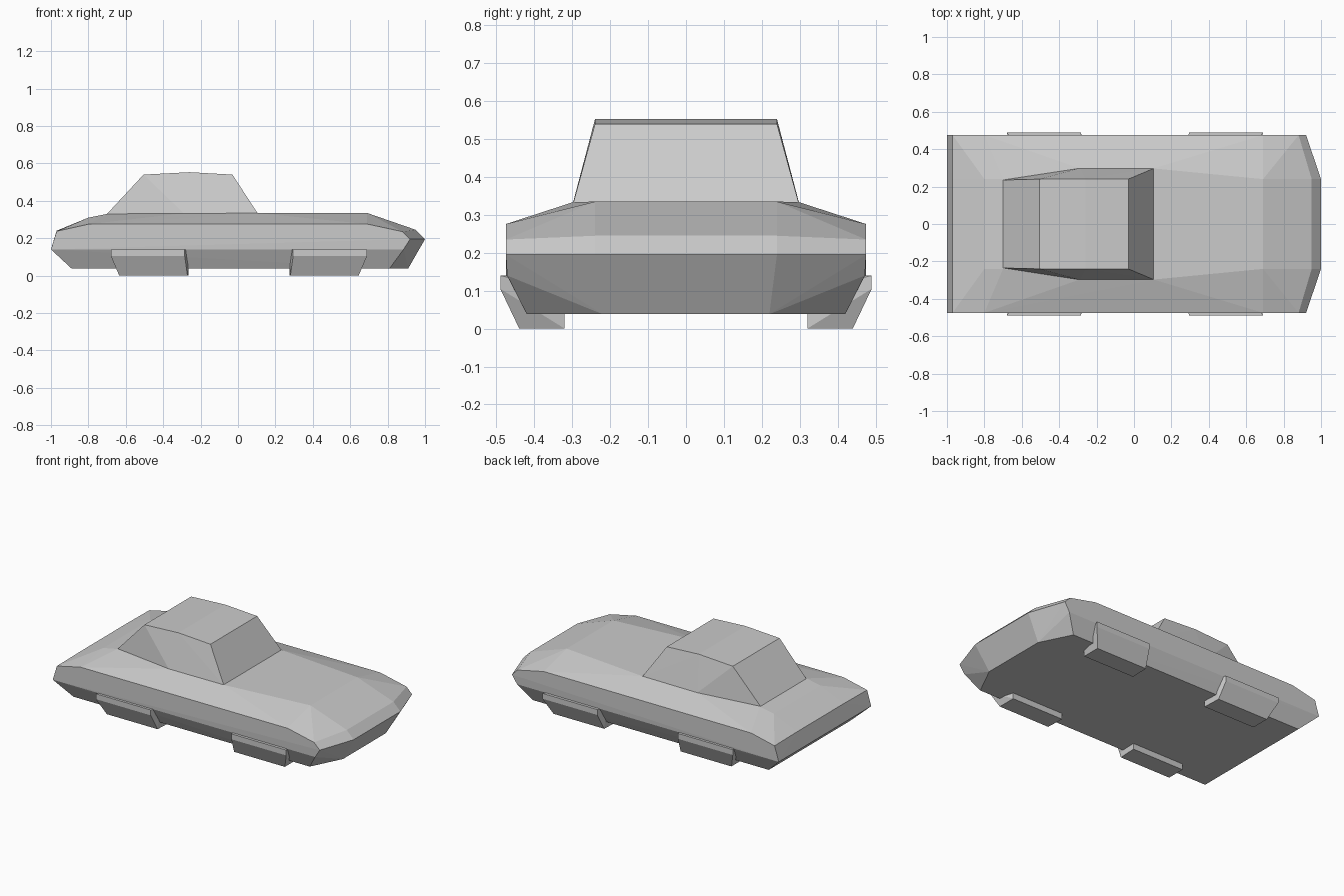
import bpy, bmesh


def hull(name, points):
    """Flat-faced convex solid wrapped around a handful of corner points."""
    bm = bmesh.new()
    for p in points:
        bm.verts.new(p)
    res = bmesh.ops.convex_hull(bm, input=bm.verts[:])
    loose = {g for g in res["geom_interior"] + res["geom_unused"]
             if isinstance(g, bmesh.types.BMVert) and g.is_valid}
    bmesh.ops.delete(bm, geom=list(loose), context='VERTS')
    bmesh.ops.recalc_face_normals(bm, faces=bm.faces[:])
    mesh = bpy.data.meshes.new(name)
    bm.to_mesh(mesh)
    bm.free()
    obj = bpy.data.objects.new(name, mesh)
    bpy.context.collection.objects.link(obj)
    return obj


def both_sides(half):
    return [(x, s * y, z) for x, y, z in half for s in (-1, 1)]


# Body: half outline as rails running from tail to nose
deck = [(-0.97, 0.24, 0.24), (-0.80, 0.24, 0.31), (-0.70, 0.24, 0.33),
        (-0.29, 0.297, 0.333), (0.105, 0.297, 0.334), (0.69, 0.24, 0.335),
        (0.95, 0.24, 0.245)]
belt = [(-0.97, 0.475, 0.237), (-0.80, 0.475, 0.275),
        (0.69, 0.475, 0.276), (0.88, 0.475, 0.235)]
nose = [(1.0, 0.24, 0.195), (0.92, 0.475, 0.195), (0.91, 0.22, 0.038)]
sill = [(-1.0, 0.475, 0.14), (0.885, 0.472, 0.14)]
floor = [(-0.89, 0.42, 0.038), (0.81, 0.42, 0.038)]
hull("body", both_sides(deck + belt + nose + sill + floor))

# Cabin: tapered greenhouse with a slightly peaked roof
cabin_base = [(-0.705, 0.235, 0.325), (-0.29, 0.298, 0.333), (0.105, 0.297, 0.333)]
roof = [(-0.505, 0.24, 0.54), (-0.26, 0.24, 0.553), (-0.03, 0.24, 0.54)]
hull("cabin", both_sides(cabin_base + roof))

# Wheels: faceted blocks, (x distance from centre, y, z) for one corner
wheel = [(0.29, 0.49, 0.14), (0.685, 0.49, 0.14),
         (0.29, 0.49, 0.105), (0.685, 0.49, 0.105),
         (0.275, 0.44, 0.0), (0.64, 0.44, 0.0),
         (0.27, 0.32, 0.0), (0.64, 0.32, 0.0),
         (0.27, 0.32, 0.10), (0.64, 0.32, 0.10),
         (0.27, 0.42, 0.14), (0.64, 0.42, 0.14)]
for end, sx in (("rear", -1), ("front", 1)):
    for side, sy in (("right", -1), ("left", 1)):
        hull(f"{end}_{side}_wheel",
             [(sx * x + 0.005, sy * y, z) for x, y, z in wheel])
